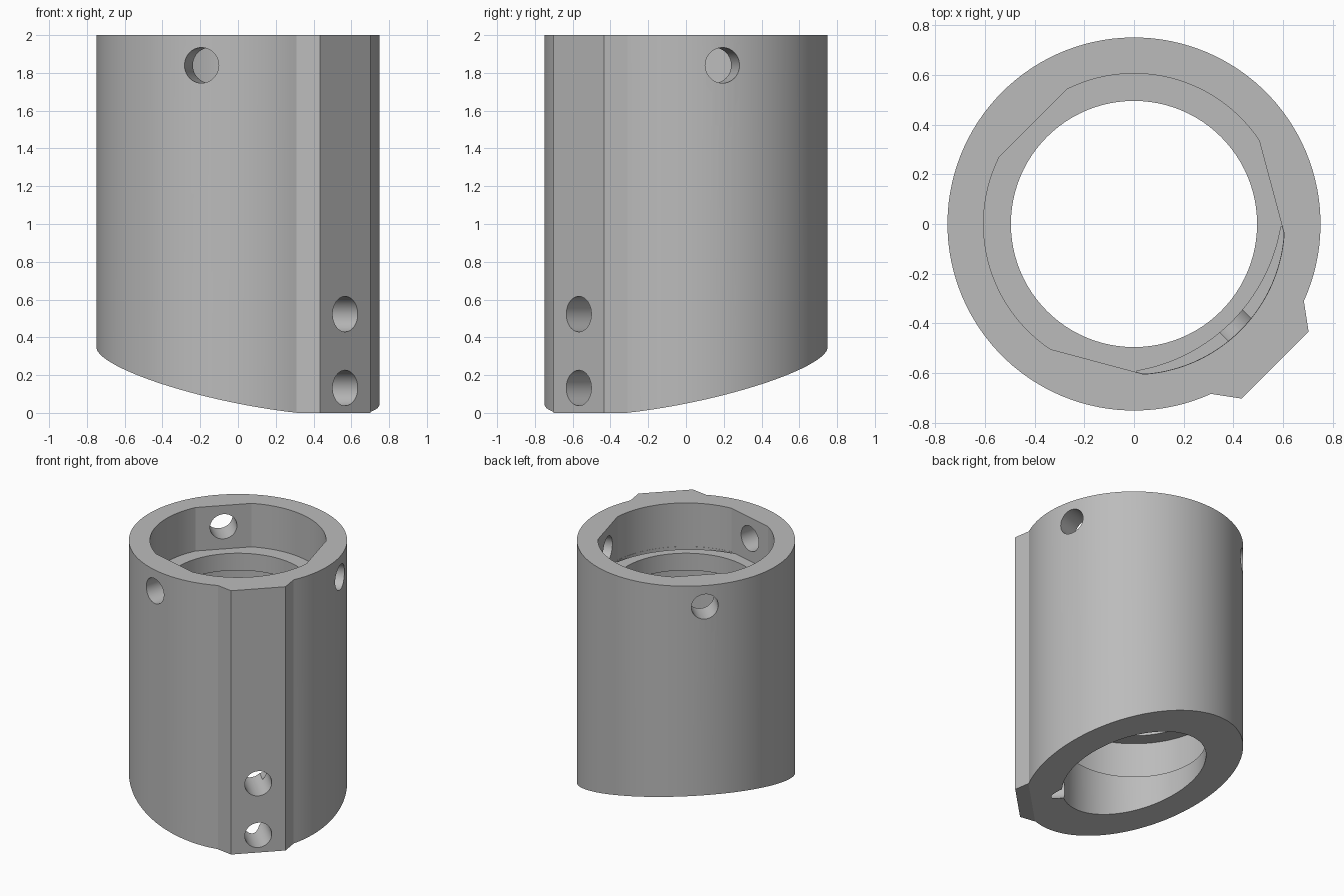
import bpy, bmesh
from math import sin, cos, radians, sqrt, acos, degrees
from mathutils import Matrix

if "Cube" in bpy.data.objects:
    bpy.data.objects.remove(bpy.data.objects["Cube"], do_unlink=True)

OUTER, BORE, POCKET, FLAT = 0.75, 0.495, 0.605, 0.573
FLAT_ANGLES = (15, 135, 255)
BOSS_ANGLE = -45

grey = bpy.data.materials.new("satin_grey")
grey.use_nodes = True
grey.diffuse_color = (0.5, 0.5, 0.5, 1)
grey.node_tree.nodes["Principled BSDF"].inputs["Base Color"].default_value = grey.diffuse_color


def arc(r, a, b, n):
    """Points on an arc from angle a to b, in degrees."""
    angles = [radians(a + (b - a) * i / n) for i in range(n + 1)]
    return [(r * cos(t), r * sin(t)) for t in angles]


def prism(name, points, z0, z1, matrix=Matrix()):
    """Extrude a closed outline from z0 to z1, then place it."""
    bm = bmesh.new()
    face = bm.faces.new([bm.verts.new((x, y, z0)) for x, y in points])
    top = bmesh.ops.extrude_face_region(bm, geom=[face])["geom"]
    moved = [v for v in top if isinstance(v, bmesh.types.BMVert)]
    bmesh.ops.translate(bm, verts=moved, vec=(0, 0, z1 - z0))
    bmesh.ops.recalc_face_normals(bm, faces=bm.faces)
    bm.transform(matrix)
    mesh = bpy.data.meshes.new(name)
    bm.to_mesh(mesh)
    bm.free()
    mesh.materials.append(grey)
    obj = bpy.data.objects.new(name, mesh)
    bpy.context.collection.objects.link(obj)
    return obj


def disc(r, n=96):
    return arc(r, 0, 360, n)[:-1]


def turn(angle):
    return Matrix.Rotation(radians(angle), 4, "Z")


# Sleeve with a flat-faced boss along its front corner
outline = arc(OUTER, -24.4, 294.4, 108) + [(0.433, -0.702), (0.702, -0.433)]
sleeve = prism("sleeve", outline, 0, 2)
cutters = []

# Slanted bottom
slope, foot = 0.282, 0.705
wedge = [(s, slope * (foot - s)) for s in (-1, 1.5)]
wedge.append((-1, wedge[1][1]))
cutters.append(prism("slant_cutter", wedge, -1.5, 1.5,
                     turn(BOSS_ANGLE) @ Matrix.Rotation(radians(90), 4, "X")))

# Through bore and the two wider chambers between the inner lips
cutters.append(prism("bore_cutter", disc(BORE), -0.5, 2.5))
for z0, z1 in ((0.455, 0.78), (0.91, 1.54)):
    cutters.append(prism("chamber_cutter", disc(POCKET), z0, z1))

# Top pocket with three flats
half = degrees(acos(FLAT / POCKET))
pocket = []
for a in FLAT_ANGLES:
    pocket += arc(POCKET, a + half, a + 120 - half, 28)
cutters.append(prism("pocket_cutter", pocket, 1.67, 2.5))

# Crescent slot through the lips, behind the boss
shift, big = 0.153, 0.709
inner, outer = [], []
for p in range(-44, 45, 2):
    f, t = radians(p), radians(p + BOSS_ANGLE)
    near = -shift * cos(f) + sqrt(big ** 2 - (shift * sin(f)) ** 2)
    far = min([POCKET] + [FLAT / cos(t - radians(a)) for a in (15, -105)
                          if cos(t - radians(a)) > 0.5]) * 0.998
    inner.append((near * cos(t), near * sin(t)))
    outer.append((far * cos(t), far * sin(t)))
cutters.append(prism("slot_cutter", inner + outer[::-1], 0.6, 1.75))

# Radial screw holes: one per pocket flat, two through the boss
holes = [(a, 1.84) for a in FLAT_ANGLES] + [(BOSS_ANGLE, z) for z in (0.523, 0.132)]
for angle, z in holes:
    place = Matrix.Translation((0, 0, z)) @ turn(angle) @ Matrix.Rotation(radians(90), 4, "Y")
    cutters.append(prism("hole_cutter", disc(0.094, 40), 0.3, 1, place))

# Cut everything, then bake the result
for c in cutters:
    c.hide_render = True
    mod = sleeve.modifiers.new(c.name, "BOOLEAN")
    mod.operation, mod.solver, mod.object = "DIFFERENCE", "EXACT", c
graph = bpy.context.evaluated_depsgraph_get()
baked = bpy.data.meshes.new_from_object(sleeve.evaluated_get(graph))
sleeve.modifiers.clear()
sleeve.data = baked
for c in cutters:
    bpy.data.objects.remove(c, do_unlink=True)

bpy.ops.object.select_all(action="DESELECT")
sleeve.select_set(True)
bpy.context.view_layer.objects.active = sleeve
bpy.ops.object.shade_smooth_by_angle(angle=radians(12))
